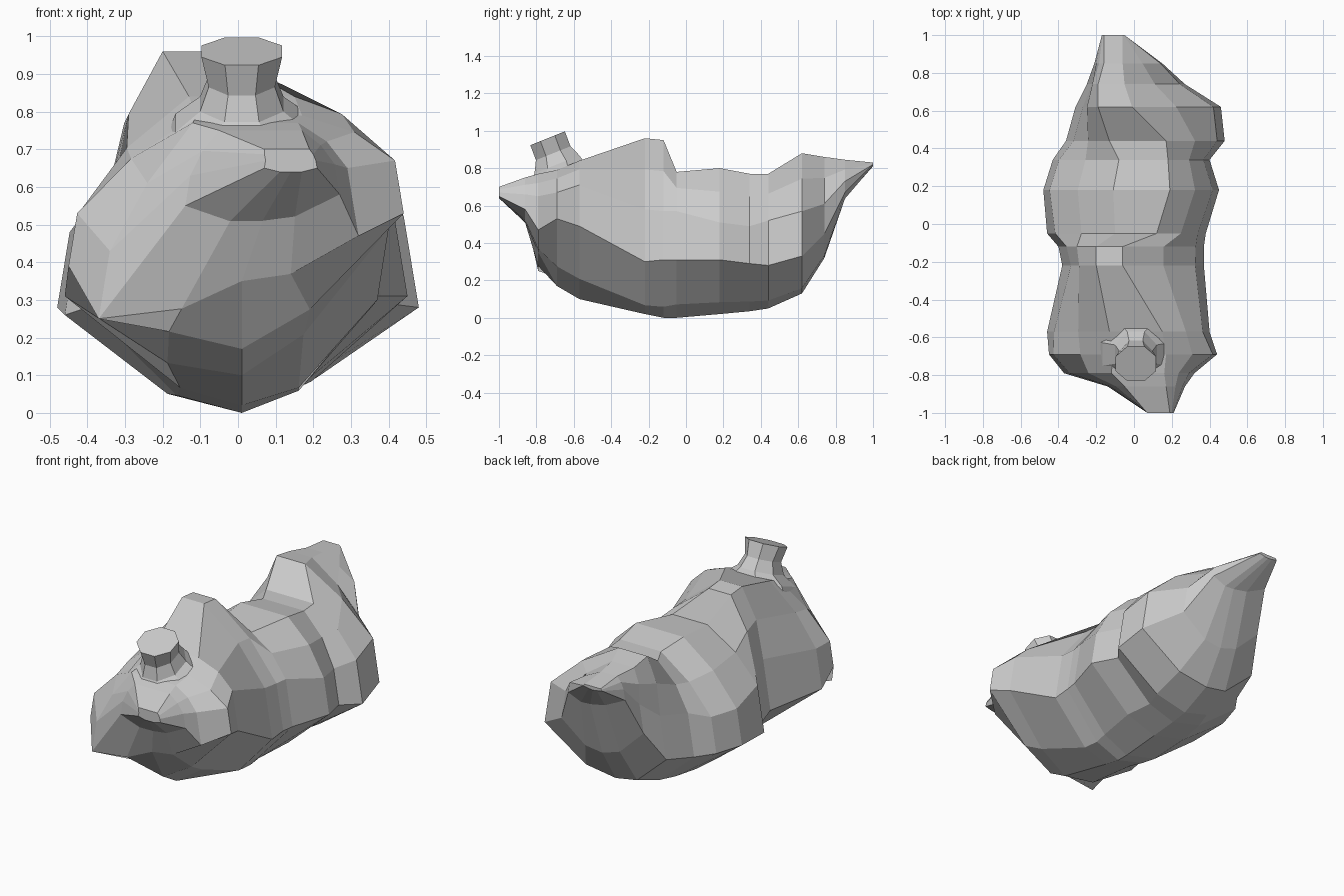
import bpy, bmesh, math
from mathutils import Vector

default = bpy.data.objects.get("Cube")
if default:
    bpy.data.objects.remove(default, do_unlink=True)

stone = bpy.data.materials.new("stone grey")
stone.use_nodes = True
colour = (0.6, 0.6, 0.6, 1)
stone.diffuse_color = colour
stone.node_tree.nodes["Principled BSDF"].inputs["Base Color"].default_value = colour


def loft(name, rings):
    """Join closed rings of equal length into a capped, flat shaded solid."""
    bm = bmesh.new()
    loops = [[bm.verts.new(point) for point in ring] for ring in rings]
    for first, second in zip(loops, loops[1:]):
        count = len(first)
        for i in range(count):
            j = (i + 1) % count
            bm.faces.new((first[i], first[j], second[j], second[i]))
    bm.faces.new(loops[0])
    bm.faces.new(loops[-1])
    bmesh.ops.recalc_face_normals(bm, faces=bm.faces[:])
    mesh = bpy.data.meshes.new(name)
    bm.to_mesh(mesh)
    bm.free()
    mesh.materials.append(stone)
    obj = bpy.data.objects.new(name, mesh)
    bpy.context.collection.objects.link(obj)
    return obj


def body_ring(y, left, left_z, right, right_z, flank, top_x, top_half, top_z, low_z):
    """Faceted section: flat crown, sloping shoulders, upright flanks, keel."""
    bulge = (top_z - low_z) * 0.025
    keel = Vector((0.01 if left < -0.2 else (left + right) / 2, y, low_z))

    def side(wide_x, wide_z, direction):
        crown = Vector((top_x + direction * top_half, y, top_z))
        upper = Vector((wide_x - direction * flank * 0.33, y, wide_z + flank))
        lower = Vector((wide_x, y, wide_z - flank))
        shoulder = crown.lerp(upper, 0.5) + Vector((direction * bulge, 0, bulge))
        belly = keel.lerp(lower, 0.42)
        belly.z -= bulge * 3
        return [crown, shoulder, upper, lower, belly]

    return side(left, left_z, -1) + [keel] + side(right, right_z, 1)[::-1]


# Body sections from the front lip, over the hump and saddle, to the tail tip
sections = [
    (-1, .07, .66, .21, .66, .01, .13, .06, .7, .64),
    (-.86, -.14, .59, .27, .62, .04, .06, .11, .75, .51),
    (-.79, -.37, .34, .32, .56, .09, .02, .14, .77, .35),
    (-.69, -.45, .46, .44, .6, .07, .03, .14, .79, .17),
    (-.57, -.46, .42, .4, .6, .11, .01, .14, .84, .1),
    (-.22, -.38, .44, .37, .44, .14, -.13, .07, .96, .02),
    (-.12, -.4, .41, .37, .44, .13, -.13, .07, .95, 0),
    (-.05, -.46, .39, .38, .44, .13, .01, .11, .78, 0),
    (.18, -.48, .38, .45, .41, .1, .04, .15, .8, .02),
    (.34, -.43, .38, .4, .39, .1, .05, .13, .77, .035),
    (.44, -.36, .4, .48, .4, .12, .02, .15, .77, .05),
    (.62, -.31, .44, .46, .45, .12, -.1, .09, .88, .13),
    (.74, -.25, .58, .27, .53, .08, -.12, .07, .86, .32),
    (.85, -.21, .75, .15, .7, .03, -.11, .05, .845, .64),
    (1, -.17, .82, -.05, .82, 0, -.11, .05, .83, .81),
]
loft("rock_body", [body_ring(*section) for section in sections])


def knob_ring(y, z, radius_x, radius_y, tilt=0.4, sides=8):
    ring = []
    for i in range(sides):
        angle = math.tau * (i + 0.5) / sides
        dy = radius_y * math.sin(angle)
        ring.append((0.01 + radius_x * math.cos(angle), y + dy, z + tilt * dy))
    return ring


# Tilted knob with a flared base, narrow neck and wider rim
loft("top_knob", [knob_ring(*ring) for ring in (
    (-.69, .68, .23, .19),
    (-.69, .77, .19, .16),
    (-.69, .82, .12, .13),
    (-.71, .88, .095, .1),
    (-.74, .96, .116, .1),
)])
